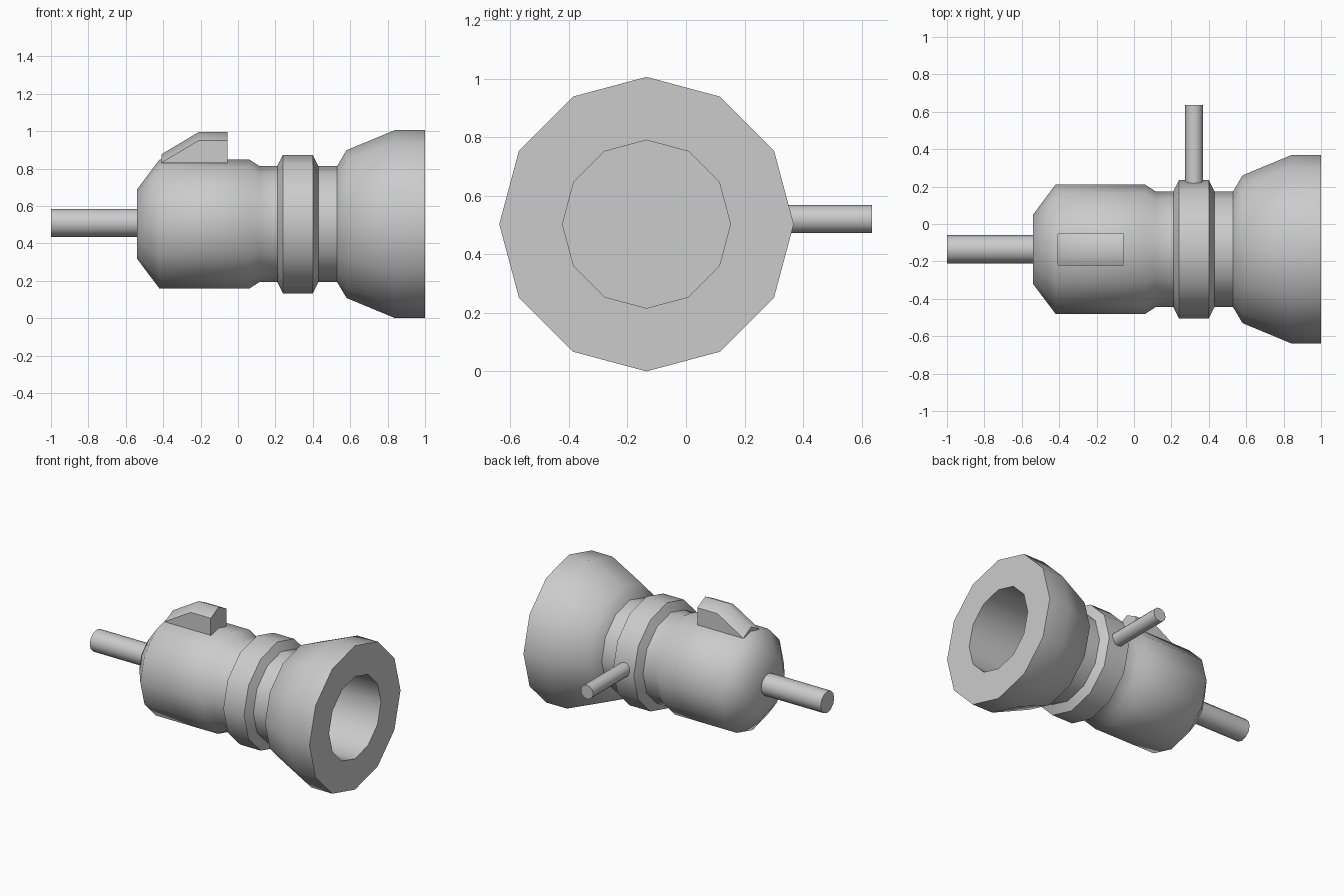
import bpy, bmesh, math
from mathutils import Vector

cube = bpy.data.objects.get("Cube")
if cube:
    bpy.data.objects.remove(cube)

SIDES = 12
AXIS_Y, AXIS_Z = -0.135, 0.503

grey = bpy.data.materials.new("plain grey")
grey.use_nodes = True
colour = (0.6, 0.6, 0.6, 1)
grey.diffuse_color = colour
grey.node_tree.nodes["Principled BSDF"].inputs["Base Color"].default_value = colour


def finish(name, bm, angle=56):
    """Turn a bmesh into a shaded object."""
    bmesh.ops.recalc_face_normals(bm, faces=bm.faces)
    mesh = bpy.data.meshes.new(name)
    bm.to_mesh(mesh)
    bm.free()
    mesh.materials.append(grey)
    obj = bpy.data.objects.new(name, mesh)
    bpy.context.collection.objects.link(obj)
    bpy.ops.object.select_all(action='DESELECT')
    obj.select_set(True)
    bpy.context.view_layer.objects.active = obj
    bpy.ops.object.shade_smooth_by_angle(angle=math.radians(angle))
    return obj


def lathe(name, profile, origin, along):
    """Revolve (distance, radius) points about an axis and cap both ends."""
    bm = bmesh.new()
    turn = Vector((1, 0, 0)).rotation_difference(Vector(along))
    rings = []
    for d, r in profile:
        ring = []
        for i in range(SIDES):
            a = math.tau * i / SIDES
            p = Vector((d, r * math.cos(a), r * math.sin(a)))
            ring.append(bm.verts.new(Vector(origin) + turn @ p))
        rings.append(ring)
    for low, high in zip(rings, rings[1:]):
        for i in range(SIDES):
            j = (i + 1) % SIDES
            bm.faces.new((low[i], low[j], high[j], high[i]))
    bm.faces.new(rings[0])
    bm.faces.new(rings[-1])
    return finish(name, bm)


# Main barrel: domed tail, collar, flared mouth and hollow bore
barrel = [(-0.54, 0.185), (-0.42, 0.345), (0.06, 0.345), (0.115, 0.31),
          (0.21, 0.31), (0.24, 0.37), (0.40, 0.37), (0.43, 0.31),
          (0.53, 0.31), (0.58, 0.395), (0.84, 0.503), (1.0, 0.503),
          (1.0, 0.287), (0.55, 0.287)]
lathe("barrel", barrel, (0, AXIS_Y, AXIS_Z), (1, 0, 0))

# Tail rod and side rod
lathe("tail_rod", [(-1.0, 0.075), (-0.5, 0.075)], (0, AXIS_Y, 0.51), (1, 0, 0))
lathe("side_rod", [(0.18, 0.048), (0.635, 0.048)], (0.322, 0, 0.52), (0, 1, 0))

# Wedge-fronted fin with a ridged top
bm = bmesh.new()
base, half_width, ridge = 0.83, 0.088, 0.045
sections = []
for x, shoulder in ((-0.41, base + 0.001), (-0.21, 0.95), (-0.055, 0.95)):
    outline = [(-half_width, base), (-half_width, shoulder), (0, shoulder + ridge),
               (half_width, shoulder), (half_width, base)]
    sections.append([bm.verts.new((x, AXIS_Y + y, z)) for y, z in outline])
for a, b in zip(sections, sections[1:]):
    for i in range(len(a)):
        j = (i + 1) % len(a)
        bm.faces.new((a[i], a[j], b[j], b[i]))
bm.faces.new(sections[0])
bm.faces.new(sections[-1])
finish("top_fin", bm)
